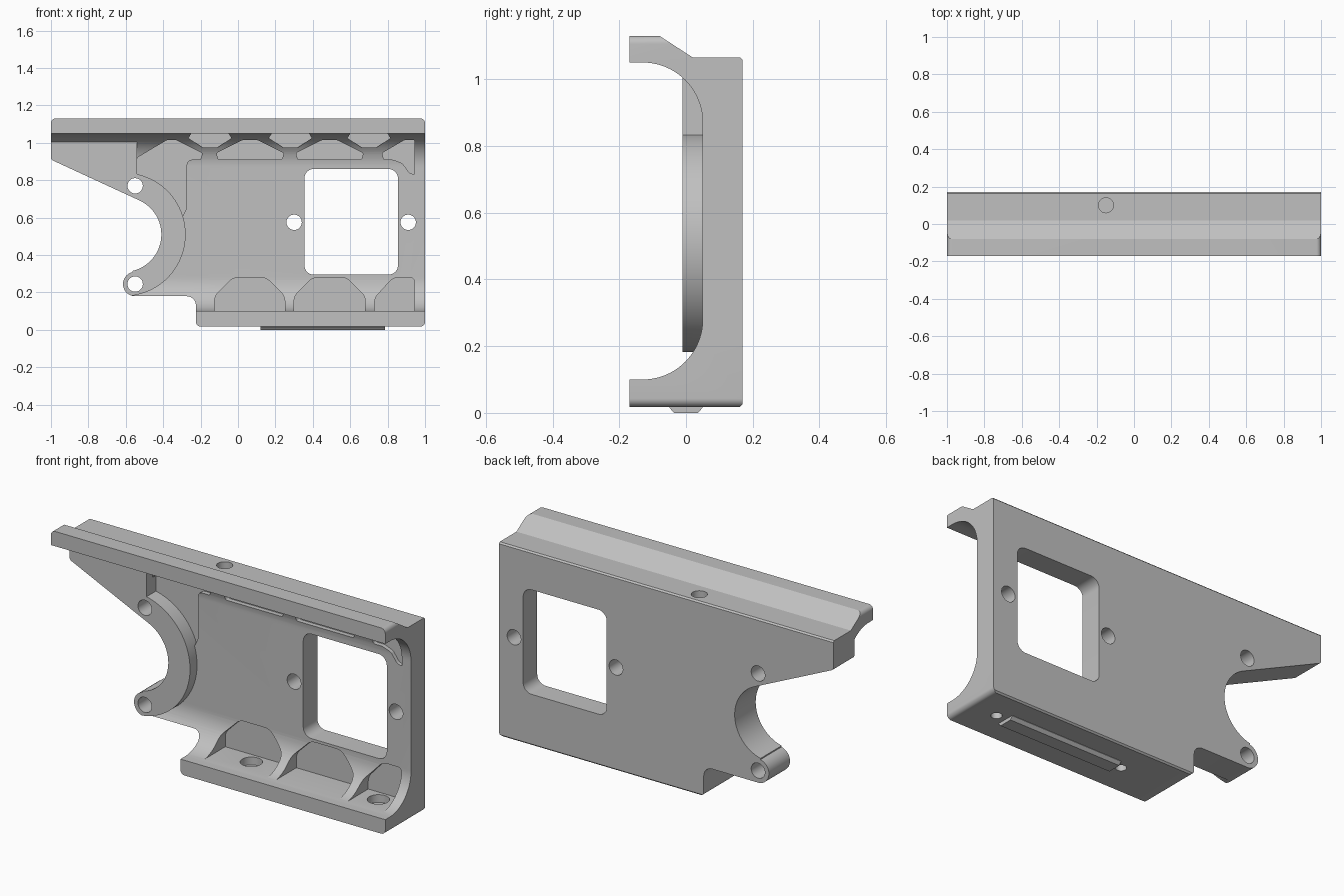
import bpy, bmesh
from math import sin, cos, pi, radians
from mathutils import Vector

cube = bpy.data.objects.get("Cube")
if cube:
    bpy.data.objects.remove(cube, do_unlink=True)

metal = bpy.data.materials.new("light_grey_metal")
metal.use_nodes = True
colour = (0.53, 0.53, 0.53, 1)
metal.diffuse_color = colour
metal.node_tree.nodes["Principled BSDF"].inputs["Base Color"].default_value = colour

PLANES = {
    "x": lambda a, b, d: (d, a, b),
    "y": lambda a, b, d: (a, d, b),
    "z": lambda a, b, d: (a, b, d),
}


def arc(cx, cy, r, start, end, steps=20):
    angles = [radians(start + (end - start) * i / steps) for i in range(steps + 1)]
    return [(cx + r * cos(a), cy + r * sin(a)) for a in angles]


def circle(cx, cy, r, steps=48):
    return arc(cx, cy, r, 0, 360, steps)[:-1]


def rounded(points, radius=0.0, steps=8):
    """Round polygon corners; a third value overrides the common radius."""
    out = []
    for i, p in enumerate(points):
        r = p[2] if len(p) > 2 else radius
        here = Vector(p[:2])
        if r == 0:
            out.append(tuple(here))
            continue
        d1 = (Vector(points[i - 1][:2]) - here).normalized()
        d2 = (Vector(points[(i + 1) % len(points)][:2]) - here).normalized()
        centre = here + (d1 + d2) * r
        for k in range(steps + 1):
            t = k / steps * pi / 2
            out.append(tuple(centre - r * (d2 * cos(t) + d1 * sin(t))))
    return out


def prism(name, points, axis, low, high):
    bm = bmesh.new()
    place = PLANES[axis]
    base = bm.faces.new([bm.verts.new(place(a, b, low)) for a, b in points])
    moved = bmesh.ops.extrude_face_region(bm, geom=[base])["geom"]
    bmesh.ops.translate(bm, vec=place(0, 0, high - low),
                        verts=[v for v in moved if isinstance(v, bmesh.types.BMVert)])
    bmesh.ops.recalc_face_normals(bm, faces=bm.faces)
    mesh = bpy.data.meshes.new(name)
    bm.to_mesh(mesh)
    bm.free()
    mesh.materials.append(metal)
    obj = bpy.data.objects.new(name, mesh)
    bpy.context.collection.objects.link(obj)
    return obj


def combine(target, tool, operation="DIFFERENCE"):
    mod = target.modifiers.new("shape", "BOOLEAN")
    mod.operation, mod.solver, mod.object = operation, "EXACT", tool
    bpy.context.view_layer.objects.active = target
    bpy.ops.object.modifier_apply(modifier=mod.name)
    bpy.data.objects.remove(tool, do_unlink=True)


# Channel section with curved inside corners
section = [(0.162, 0.018), (0.17, 0.026), (0.17, 1.057), (0.162, 1.065), (0.02, 1.065),
           (-0.08, 1.13), (-0.17, 1.13), (-0.17, 1.05)]
section += arc(-0.13, 0.87, 0.18, 90, 0) + arc(-0.13, 0.28, 0.18, 0, -90)
section += [(-0.17, 0.1), (-0.17, 0.018)]
body = prism("bracket_body", section, "x", -1, 1)

# Lower pockets between the ribs
for left, right in ((-0.125, 0.25), (0.3, 0.68)):
    shape = [(left, 0.102, 0), (left, 0.18), (left + 0.1, 0.28),
             (right - 0.1, 0.28), (right, 0.18), (right, 0.102, 0)]
    combine(body, prism("pocket", rounded(shape, 0.025), "y", -0.3, 0.07))
shape = [(0.73, 0.102, 0), (0.73, 0.17), (0.83, 0.28), (0.945, 0.28), (0.945, 0.102, 0)]
combine(body, prism("pocket", rounded(shape, 0.025), "y", -0.3, 0.07))

# Upper pockets leaving a truss of diagonal ribs
upper = [
    [(-0.54, 0.6), (-0.54, 0.92), (-0.38, 1.015), (-0.33, 1.015), (-0.19, 0.945),
     (-0.2, 0.91), (-0.275, 0.91, 0.03), (-0.275, 0.65), (-0.3, 0.6)],
    [(0.77, 0.945), (0.78, 0.91), (0.83, 0.91), (0.88, 0.89), (0.915, 0.84),
     (0.945, 0.83), (0.945, 1.015), (0.89, 1.015)],
]
for c in (0.065, 0.49):
    upper.append([(c - 0.17, 0.91), (c - 0.18, 0.945), (c - 0.04, 1.015),
                  (c + 0.04, 1.015), (c + 0.18, 0.945), (c + 0.17, 0.91)])
for shape in upper:
    combine(body, prism("pocket", rounded(shape, 0.008, 4), "y", -0.3, 0.07))
for c in (-0.15, 0.28, 0.7):
    shape = [(c - 0.1, 1.049), (c - 0.115, 1.025), (c - 0.04, 0.975),
             (c + 0.04, 0.975), (c + 0.115, 1.025), (c + 0.1, 1.049)]
    combine(body, prism("pocket", shape, "y", -0.3, 0.026))

# Raised side web and curved collar
web = [(-1.01, 0.6), (-0.54, 0.6), (-0.54, 1.057), (-1.01, 1.057)]
combine(body, prism("web", web, "y", -0.01, 0.1), "UNION")
combine(body, prism("collar", circle(-0.61, 0.51, 0.33, 96), "y", -0.01, 0.12), "UNION")

# Overall outline with the open notch
outline = [(-1, 0.91, 0.01), (-1, 1.13, 0.025), (1, 1.13, 0.025), (1, 0.018, 0.025),
           (-0.225, 0.018, 0.025), (-0.225, 0.18, 0.05)]
outline += arc(-0.55, 0.245, 0.065, 270, 103) + arc(-0.61, 0.51, 0.2, -77, 66, 40)
combine(body, prism("outline", rounded(outline), "y", -0.3, 0.3), "INTERSECT")

# Window and cross holes
window = [(0.355, 0.295), (0.355, 0.86), (0.855, 0.86), (0.855, 0.295)]
combine(body, prism("window", rounded(window, 0.05), "y", -0.3, 0.3))
for x, z in ((-0.55, 0.77), (-0.55, 0.245), (0.3, 0.575), (0.91, 0.575)):
    combine(body, prism("hole", circle(x, z, 0.041), "y", -0.3, 0.3))

# Blind top hole and counterbored floor holes
combine(body, prism("hole", circle(-0.15, 0.1, 0.04), "z", 0.96, 1.2))
for x in (0.08, 0.84):
    combine(body, prism("hole", circle(x, 0, 0.027), "z", -0.1, 0.2))
    combine(body, prism("hole", circle(x, 0, 0.055), "z", 0.06, 0.2))

# Chamfered locating bar underneath
bar = [(-0.05, 0.025), (-0.05, 0.016), (-0.036, 0), (0.036, 0), (0.05, 0.016), (0.05, 0.025)]
locating_bar = prism("locating_bar", bar, "x", 0.12, 0.785)

bpy.ops.object.select_all(action="DESELECT")
for obj in (body, locating_bar):
    obj.select_set(True)
bpy.context.view_layer.objects.active = body
bpy.ops.object.shade_smooth_by_angle(angle=radians(30))
